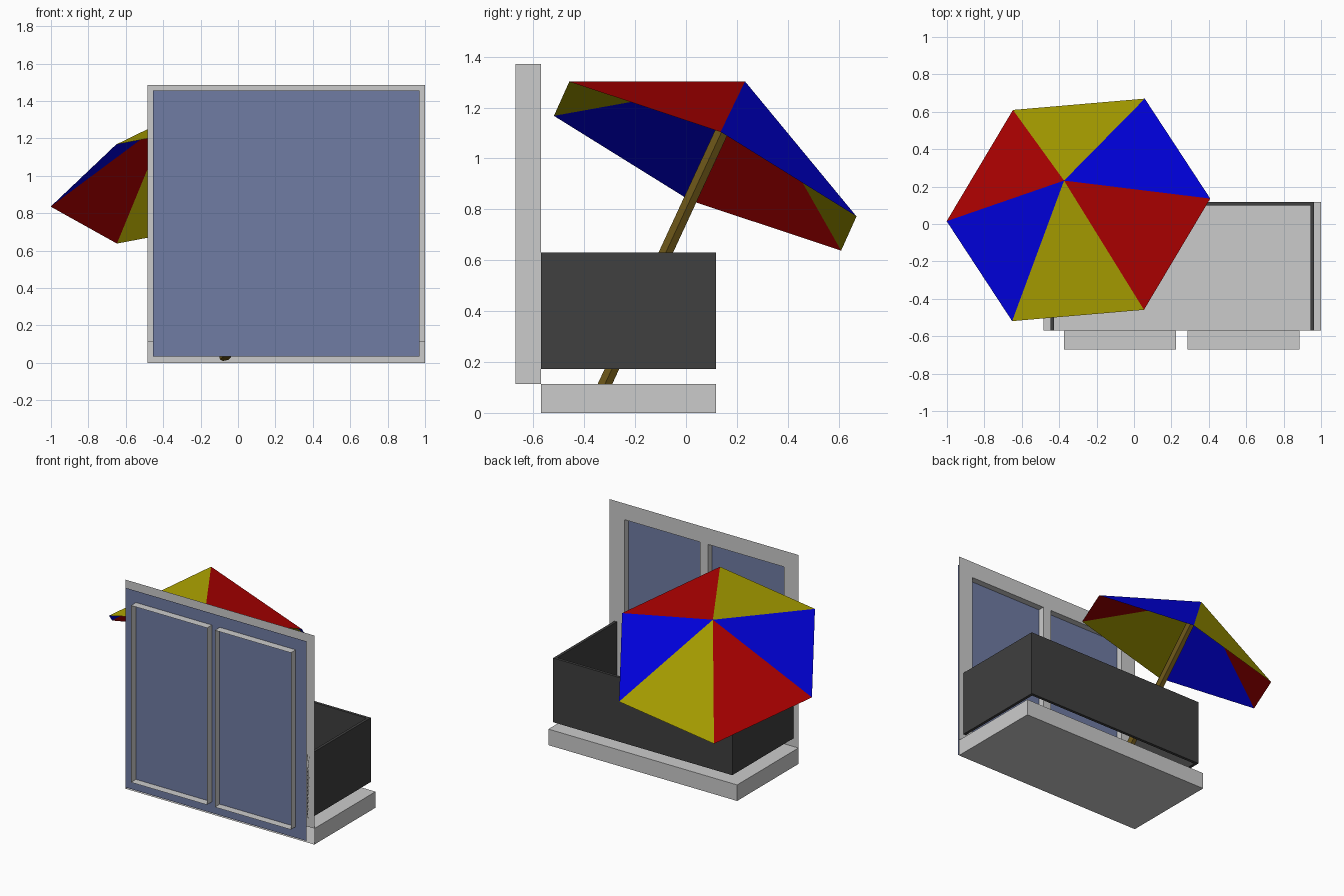
import bpy, bmesh, math
from mathutils import Vector, Matrix

if "Cube" in bpy.data.objects:
    bpy.data.objects.remove(bpy.data.objects["Cube"])


def material(name, rgb):
    m = bpy.data.materials.new(name)
    m.diffuse_color = (*rgb, 1)
    m.use_nodes = True
    m.node_tree.nodes["Principled BSDF"].inputs["Base Color"].default_value = m.diffuse_color
    return m


def finish(name, bm, *mats):
    me = bpy.data.meshes.new(name)
    bm.to_mesh(me)
    bm.free()
    ob = bpy.data.objects.new(name, me)
    bpy.context.collection.objects.link(ob)
    for m in mats:
        me.materials.append(m)
    return ob


def add_box(bm, lo, hi):
    lo, hi = Vector(lo), Vector(hi)
    mat = Matrix.Translation((lo + hi) / 2) @ Matrix.Diagonal((*(hi - lo), 1))
    return bmesh.ops.create_cube(bm, size=1, matrix=mat)["verts"]


def quad(bm, *pts):
    bm.faces.new([bm.verts.new(p) for p in pts])


dark = material("dark_grey", (0.05, 0.05, 0.05))
blue_glass = material("blue_glass", (0.16, 0.2, 0.37))
brown = material("brown", (0.13, 0.08, 0.008))
stripes = [material("canopy_blue", (0, 0, 0.75)),
           material("canopy_yellow", (0.4, 0.35, 0)),
           material("canopy_red", (0.4, 0, 0))]

X0, X1, YF, YB, ZF, ZT = -0.485, 1.0, -0.57, 0.118, 0.114, 1.487

# floor slab, open towards the wall side
bm = bmesh.new()
add_box(bm, (X0, YF, 0), (X1, YB, ZF))
bm.normal_update()
bmesh.ops.delete(bm, geom=[f for f in bm.faces if f.normal.y < -0.9], context="FACES_ONLY")
finish("floor_slab", bm)

# wall sheet with two door openings, each with a reveal running outwards
xs, zs = [X0, -0.373, 0.225, 0.287, 0.885, X1], [ZF, 1.372, ZT]
yo = -0.67
bm = bmesh.new()
for i in range(5):
    for j in range(2):
        a, b, c, d = xs[i], xs[i + 1], zs[j], zs[j + 1]
        ring = [(a, c), (a, d), (b, d), (b, c)]
        if j == 0 and i in (1, 3):
            for k in range(4):
                (p, q), (r, s) = ring[k], ring[(k + 1) % 4]
                quad(bm, (p, YF, q), (r, YF, s), (r, yo, s), (p, yo, q))
        else:
            quad(bm, *[(x, YF, z) for x, z in reversed(ring)])
bmesh.ops.remove_doubles(bm, verts=bm.verts, dist=1e-4)
bmesh.ops.recalc_face_normals(bm, faces=bm.faces)
finish("wall_with_door_frames", bm)

# single glass sheet crossing the door reveals
bm = bmesh.new()
yg = -0.615
quad(bm, (-0.455, yg, 0.035), (0.97, yg, 0.035), (0.97, yg, 1.455), (-0.455, yg, 1.455))
finish("glass", bm, blue_glass)

# balcony railing: U-shaped profile extruded upwards
ro, ri, t = -0.447, 0.963, 0.02
profile = [(ro, YF), (ro + t, YF), (ro + t, YB - t), (ri - t, YB - t),
           (ri - t, YF), (ri, YF), (ri, YB), (ro, YB)]
bm = bmesh.new()
base = bm.faces.new([bm.verts.new((x, y, 0.173)) for x, y in profile])
ext = bmesh.ops.extrude_face_region(bm, geom=[base], use_keep_orig=True)["geom"]
bmesh.ops.translate(bm, vec=(0, 0, 0.457), verts=[v for v in ext if isinstance(v, bmesh.types.BMVert)])
bmesh.ops.recalc_face_normals(bm, faces=bm.faces)
finish("railing", bm, dark)

# tilted parasol canopy: open six-sided cone
apex, centre = Vector((-0.374, 0.232, 1.303)), Vector((-0.297, 0.0755, 0.97))
axis = (apex - centre).normalized()
side = Vector((0.703, 0.063, 0.14))
side = (side - axis * side.dot(axis)).normalized()
across = axis.cross(side)
R = 0.72
bm = bmesh.new()
tip = bm.verts.new(apex)
rim = [bm.verts.new(centre + R * (side * math.cos(a) + across * math.sin(a)))
       for a in (k * math.pi / 3 for k in range(6))]
for k in range(6):
    bm.faces.new((tip, rim[k], rim[(k + 1) % 6])).material_index = k % 3
finish("parasol_canopy", bm, *stripes)

# six-sided pole from the floor to just under the canopy tip
low = Vector((-0.067, -0.36, 0.024))
top = apex - axis * 0.02
d = (top - low).normalized()
s = (side - d * side.dot(d)).normalized()
rot = Matrix((s, d.cross(s), d)).transposed().to_4x4()
bm = bmesh.new()
bmesh.ops.create_cone(bm, cap_ends=True, segments=6, radius1=0.03, radius2=0.03,
                      depth=(top - low).length,
                      matrix=Matrix.Translation((top + low) / 2) @ rot @ Matrix.Rotation(math.pi / 2, 4, "Z"))
finish("parasol_pole", bm, brown)
